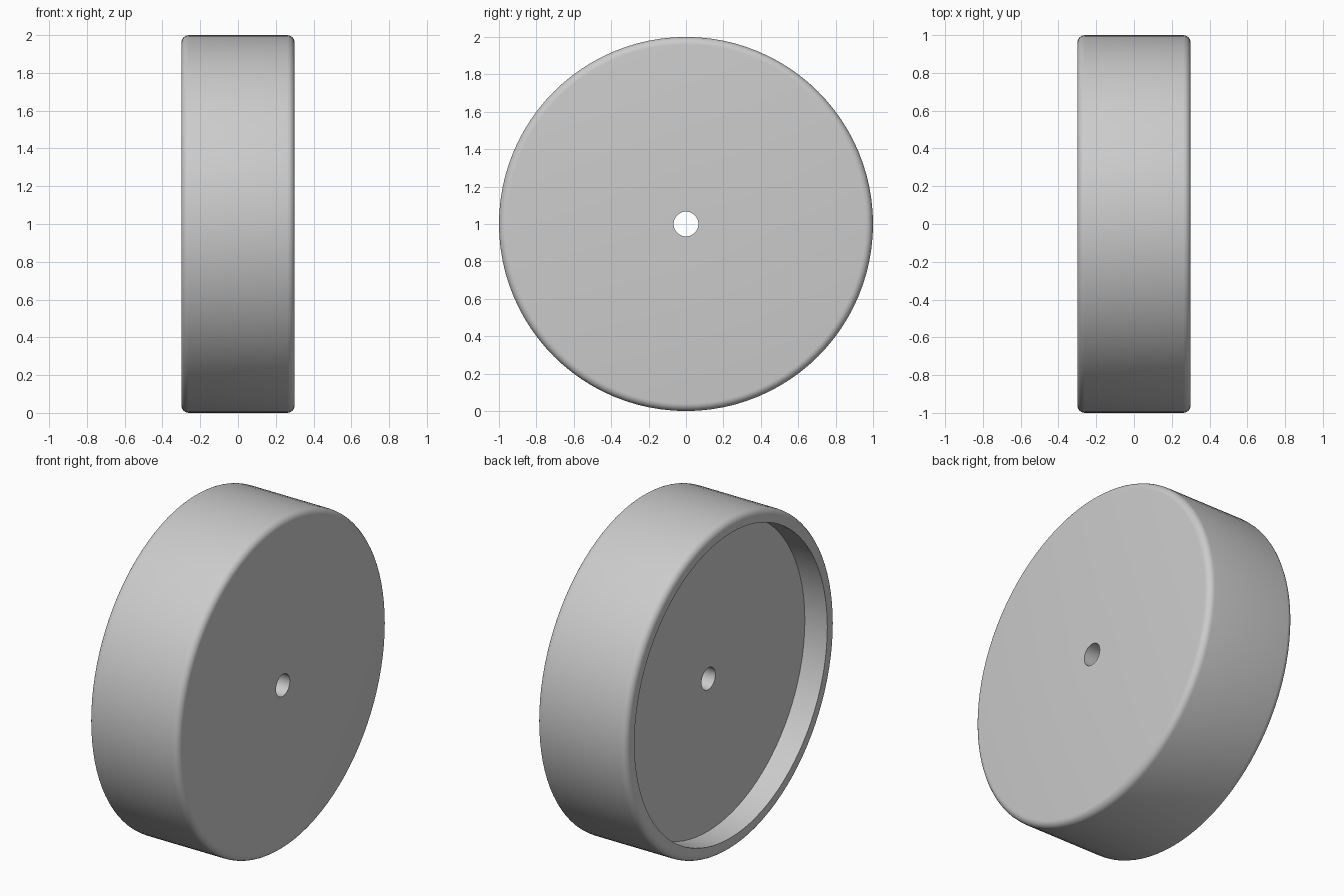
import bpy, bmesh, math
from mathutils import Matrix, Vector

if "Cube" in bpy.data.objects:
    bpy.data.objects.remove(bpy.data.objects["Cube"], do_unlink=True)

RADIUS, HALF_WIDTH, FILLET = 1.0, 0.3, 0.04
RECESS_RADIUS, RECESS_DEPTH, BORE = 0.92, 0.15, 0.066
SEGMENTS = 96

grey = bpy.data.materials.new("plain grey")
grey.use_nodes = True
colour = (0.6, 0.6, 0.6, 1)
grey.diffuse_color = colour
grey.node_tree.nodes["Principled BSDF"].inputs["Base Color"].default_value = colour


def fillet(side, start):
    """Quarter-round shoulder as (x, radius) points."""
    points = []
    for i in range(7):
        a = math.radians(start + 15 * i)
        points.append((side * (HALF_WIDTH - FILLET) + FILLET * math.cos(a),
                       RADIUS - FILLET + FILLET * math.sin(a)))
    return points


# Closed wheel section: bore, flat face, tread, rim and recess
floor_x = -HALF_WIDTH + RECESS_DEPTH
profile = [(floor_x, BORE), (HALF_WIDTH, BORE)]
profile += fillet(1, 0) + fillet(-1, 90)
profile += [(-HALF_WIDTH, RECESS_RADIUS), (floor_x, RECESS_RADIUS)]

# Sweep the section around the axle
bm = bmesh.new()
verts = [bm.verts.new((x, 0, r)) for x, r in profile]
edges = [bm.edges.new((v, verts[(i + 1) % len(verts)])) for i, v in enumerate(verts)]
bmesh.ops.spin(bm, geom=verts + edges, cent=(0, 0, 0), axis=(1, 0, 0),
               angle=math.tau, steps=SEGMENTS, use_merge=True)
bmesh.ops.remove_doubles(bm, verts=bm.verts, dist=0.0001)
bmesh.ops.recalc_face_normals(bm, faces=bm.faces)
bmesh.ops.transform(bm, matrix=Matrix.Translation(Vector((0, 0, RADIUS))), verts=bm.verts)

mesh = bpy.data.meshes.new("wheel")
bm.to_mesh(mesh)
bm.free()
mesh.materials.append(grey)
wheel = bpy.data.objects.new("wheel", mesh)
bpy.context.collection.objects.link(wheel)

# Smooth tread and fillets, crisp recess and bore edges
bpy.context.view_layer.objects.active = wheel
wheel.select_set(True)
bpy.ops.object.shade_smooth_by_angle(angle=math.radians(30))
